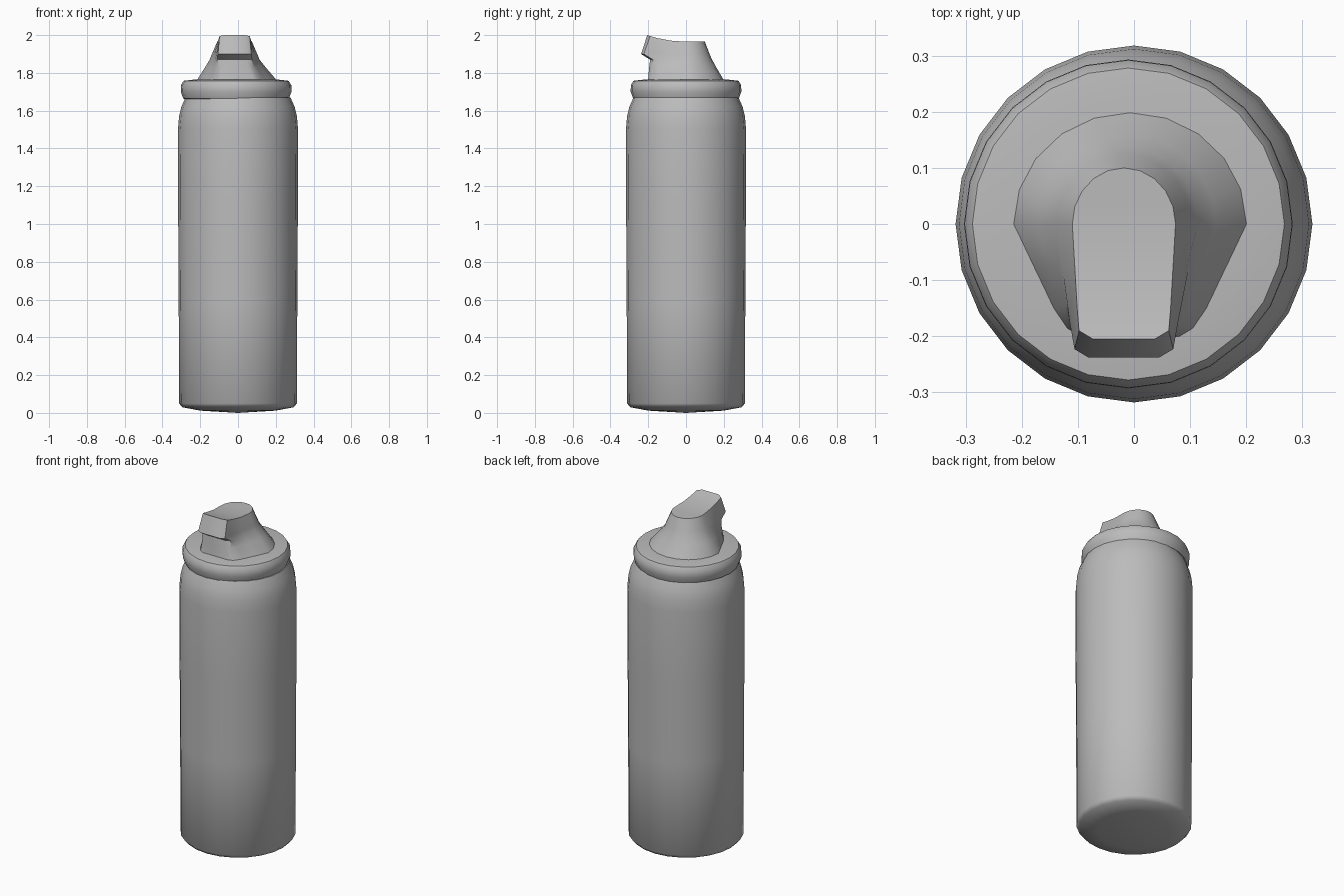
import bpy, bmesh, math

cube = bpy.data.objects.get("Cube")
if cube:
    bpy.data.objects.remove(cube, do_unlink=True)

grey = bpy.data.materials.new("plain grey")
grey.use_nodes = True
grey.diffuse_color = (0.5, 0.5, 0.5, 1)
grey.node_tree.nodes["Principled BSDF"].inputs["Base Color"].default_value = (0.5, 0.5, 0.5, 1)


def finish(name, bm, angle):
    bmesh.ops.recalc_face_normals(bm, faces=bm.faces)
    mesh = bpy.data.meshes.new(name)
    bm.to_mesh(mesh)
    bm.free()
    mesh.materials.append(grey)
    obj = bpy.data.objects.new(name, mesh)
    bpy.context.collection.objects.link(obj)
    bpy.ops.object.select_all(action='DESELECT')
    obj.select_set(True)
    bpy.context.view_layer.objects.active = obj
    bpy.ops.object.shade_smooth_by_angle(angle=math.radians(angle))
    return obj


def bridge(bm, lower, upper):
    n = len(lower)
    for i in range(n):
        j = (i + 1) % n
        bm.faces.new((lower[i], lower[j], upper[j], upper[i]))


def lathe(name, profile, sides=24, cx=0.0, cy=0.0, angle=40):
    """Spin (radius, height) points; the first and last lie on the axis."""
    bm = bmesh.new()
    turns = [2 * math.pi * i / sides for i in range(sides)]
    rings = [[bm.verts.new((cx + r * math.cos(a), cy + r * math.sin(a), z)) for a in turns]
             for r, z in profile[1:-1]]
    for lower, upper in zip(rings, rings[1:]):
        bridge(bm, lower, upper)
    for ring, (r, z) in ((rings[0], profile[0]), (rings[-1], profile[-1])):
        tip = bm.verts.new((cx, cy, z))
        for i in range(sides):
            bm.faces.new((ring[i], ring[(i + 1) % sides], tip))
    return finish(name, bm, angle)


# Can body with a rounded foot and a soft shoulder
lathe("can_body", [(0, 0), (0.2, 0.012), (0.295, 0.03), (0.312, 0.05), (0.314, 0.6),
                   (0.317, 1.1), (0.318, 1.5), (0.312, 1.57), (0.3, 1.62),
                   (0.278, 1.67), (0, 1.68)])

# Rolled collar
lathe("collar", [(0, 1.66), (0.255, 1.655), (0.28, 1.665), (0.293, 1.70), (0.292, 1.735),
                 (0.278, 1.758), (0.22, 1.765), (0, 1.765)], cx=-0.01, cy=0.0)


# Spray nozzle: stacked outlines, round at the back and flat at the front
def half_outline(back, width, front, lip):
    arc = [(width * math.sin(t * math.pi / 10), back * math.cos(t * math.pi / 10))
           for t in range(6)]
    side = [(width + (lip - width) * k, front * k) for k in (0.4, 0.75)]
    return arc + side + [(lip, front + 0.015), (lip - 0.025, front), (0, front)]


levels = [(1.74, 0.215, 0.22, -0.205, 0.12), (1.77, 0.195, 0.205, -0.2, 0.11),
          (1.83, 0.16, 0.16, -0.195, 0.095), (1.87, 0.138, 0.132, -0.19, 0.092),
          (1.90, 0.125, 0.12, -0.238, 0.088), (1.965, 0.1, 0.092, -0.205, 0.08)]
bm = bmesh.new()
rings = []
for z, back, width, front, lip in levels:
    half = half_outline(back, width, front, lip)
    outline = half + [(-x, y) for x, y in reversed(half[1:-1])]
    top = z == levels[-1][0]
    # the thumb rest curves up to the spout
    rings.append([bm.verts.new((x - 0.018 * min(1, (z - 1.7) * 6), y,
                                z + (0.035 * max(0, -y / 0.205) ** 2 if top else 0)))
                  for x, y in outline])
for lower, upper in zip(rings, rings[1:]):
    bridge(bm, lower, upper)
cap = rings[-1]
n = len(cap)
for i in range(n // 2):
    quad = (cap[i], cap[i + 1], cap[(n - i - 1) % n], cap[(n - i) % n])
    bm.faces.new(tuple(dict.fromkeys(quad)))
bm.faces.new(rings[0])
finish("spray_nozzle", bm, 35)
